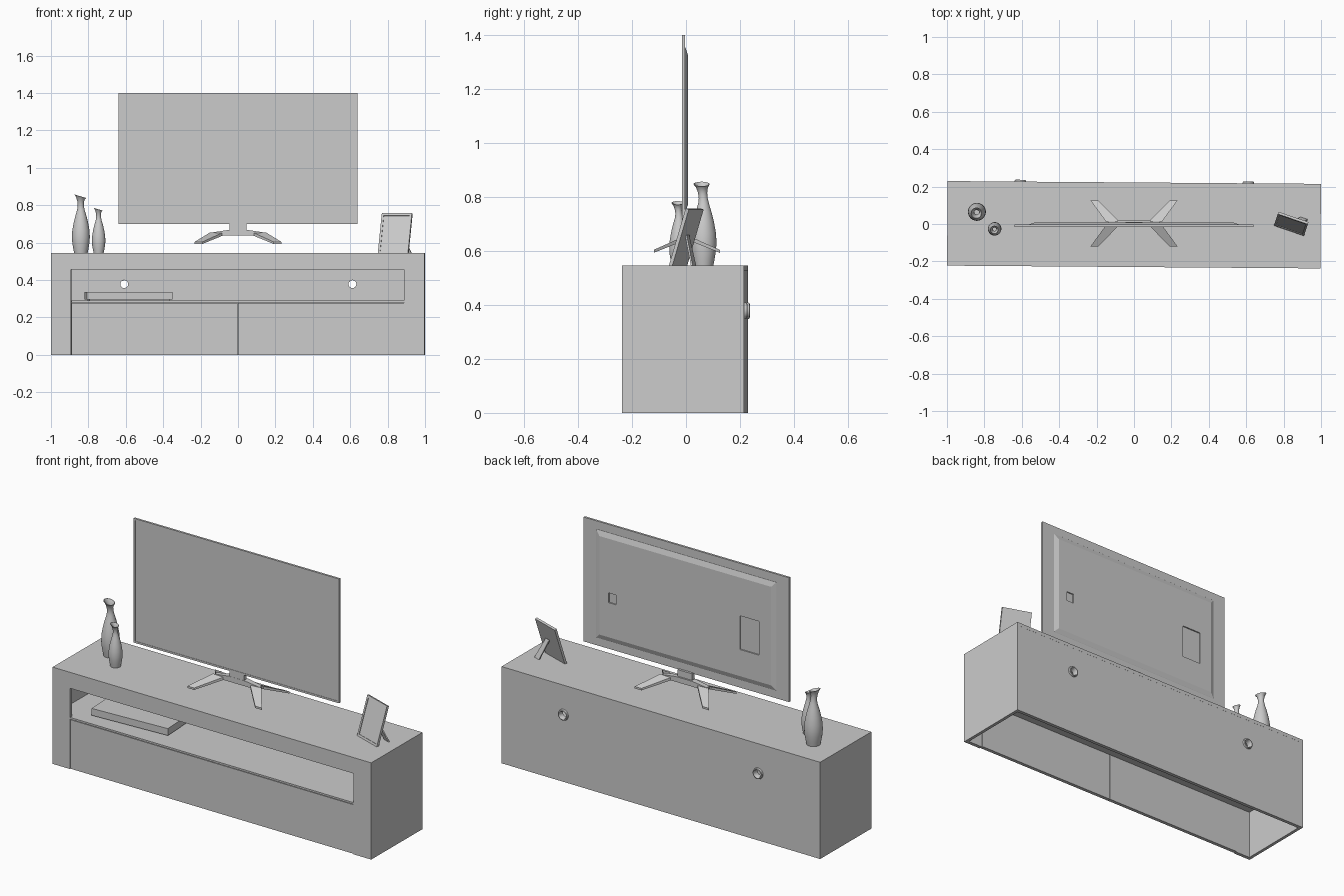
import bpy, bmesh, math
from mathutils import Matrix, Vector

if "Cube" in bpy.data.objects:
    bpy.data.objects.remove(bpy.data.objects["Cube"])

CAB = Matrix.Translation((0, -0.004, 0)) @ Matrix.Rotation(-0.0075, 4, 'Z')


def finish(name, bm, M=Matrix(), smooth=None):
    bmesh.ops.recalc_face_normals(bm, faces=bm.faces)
    bmesh.ops.transform(bm, matrix=M, verts=bm.verts)
    me = bpy.data.meshes.new(name)
    bm.to_mesh(me)
    bm.free()
    ob = bpy.data.objects.new(name, me)
    bpy.context.collection.objects.link(ob)
    bpy.ops.object.select_all(action='DESELECT')
    ob.select_set(True)
    bpy.context.view_layer.objects.active = ob
    if smooth:
        bpy.ops.object.shade_smooth_by_angle(angle=math.radians(smooth))
    return ob


def loft(name, rings, M=Matrix(), closed=False, smooth=None):
    """Join equal-length vertex rings; cap the ends unless closed."""
    bm = bmesh.new()
    vs = [[bm.verts.new(p) for p in r] for r in rings]
    n = len(vs[0])
    for i in range(len(vs) if closed else len(vs) - 1):
        a, b = vs[i], vs[(i + 1) % len(vs)]
        for j in range(n):
            k = (j + 1) % n
            bm.faces.new((a[j], a[k], b[k], b[j]))
    if not closed:
        bm.faces.new(vs[0])
        bm.faces.new(vs[-1])
    return finish(name, bm, M, smooth)


def rect(x0, x1, y, z0, z1):
    return [(x0, y, z0), (x1, y, z0), (x1, y, z1), (x0, y, z1)]


def box(name, x0, x1, y0, y1, z0, z1, M=Matrix()):
    return loft(name, [rect(x0, x1, y0, z0, z1), rect(x0, x1, y1, z0, z1)], M)


def lathe(name, prof, segs, M=Matrix(), closed=False, tilt=None):
    rings = []
    for r, z in prof:
        ring = []
        for i in range(segs):
            a = 2 * math.pi * i / segs
            x, y = r * math.cos(a), r * math.sin(a)
            t = tilt(x, y, z) if tilt else (0, 0, 0)
            ring.append(Vector((x, y, z)) + Vector(t))
        rings.append(ring)
    return loft(name, rings, M, closed, 40)


def cut(ob, cutter):
    bpy.context.view_layer.objects.active = ob
    m = ob.modifiers.new("cut", 'BOOLEAN')
    m.operation = 'DIFFERENCE'
    m.solver = 'EXACT'
    m.object = cutter
    bpy.ops.object.modifier_apply(modifier=m.name)
    bpy.data.objects.remove(cutter)


# Cabinet carcass, open underneath
F, B, H = -0.226, 0.226, 0.545
box("cabinet_top", -0.998, 0.998, F + 0.02, B, H - 0.02, H, CAB)
for side, s in (("left", -1), ("right", 1)):
    x = sorted((s * 0.998, s * 0.98))
    box(side + "_side_panel", x[0], x[1], F + 0.02, B, 0, H - 0.02, CAB)
    d = sorted((s * 0.001, s * 0.888))
    box(side + "_door", d[0], d[1], F + 0.005, F + 0.025, 0, 0.276, CAB)
box("shelf", -0.889, 0.889, F + 0.002, F + 0.02, 0.28, 0.29, CAB)
box("shelf_board", -0.98, 0.98, F + 0.02, B - 0.02, 0.28, 0.29, CAB)
outline = [(-0.998, 0), (-0.89, 0), (-0.89, 0.455), (0.888, 0.455),
           (0.888, 0), (0.998, 0), (0.998, H), (-0.998, H)]
loft("front_frame", [[(x, y, z) for x, z in outline] for y in (F, F + 0.02)], CAB)

# Back panel with two cable holes and their grommets
back = box("back_panel", -0.98, 0.98, B - 0.02, B - 0.0005, 0, H - 0.02, CAB)
for x in (-0.61, 0.61):
    M = CAB @ Matrix.Translation((x, B, 0.378)) @ Matrix.Rotation(-math.pi / 2, 4, 'X')
    cut(back, lathe("hole_cutter", [(0.025, -0.05), (0.025, 0.05)], 32, M))
    lathe("cable_grommet", [(0.021, -0.025), (0.021, 0.006), (0.024, 0.01), (0.029, 0.008),
                            (0.031, 0), (0.0255, -0.001), (0.0255, -0.019),
                            (0.03, -0.021), (0.03, -0.025)], 32, M, closed=True)

# Media player on the shelf
box("media_player", -0.23, 0.23, -0.125, 0.125, 0.296, 0.335,
    Matrix.Translation((-0.585, -0.012, 0)) @ Matrix.Rotation(0.05, 4, 'Z'))
box("media_player_base", -0.215, 0.215, -0.11, 0.11, 0.29, 0.296,
    Matrix.Translation((-0.585, -0.012, 0)) @ Matrix.Rotation(0.05, 4, 'Z'))

# Television: recessed screen, thin panel, raised back housing
loft("television_panel", [
    rect(-0.63, 0.63, -0.013, 0.71, 1.39), rect(-0.63, 0.63, -0.015, 0.71, 1.39),
    rect(-0.64, 0.64, -0.015, 0.70, 1.40), rect(-0.64, 0.64, -0.003, 0.70, 1.40)])
housing = loft("television_back_housing", [
    rect(-0.565, 0.565, -0.005, 0.74, 1.355), rect(-0.56, 0.56, -0.002, 0.745, 1.352),
    rect(-0.535, 0.535, 0.007, 0.77, 1.325)])
for x0, x1, z0, z1 in ((-0.46, -0.34, 0.92, 1.11), (0.432, 0.478, 0.965, 1.02)):
    cut(housing, box("port_cutter", x0, x1, 0.0, 0.03, z0, z1))

# Television stand: neck, hub and four splayed legs
box("stand_neck", -0.045, 0.045, -0.012, 0.01, 0.655, 0.705)
loft("stand_hub", [[(x, -w, z0), (x, w, z0), (x, w, z1), (x, -w, z1)] for x, w, z0, z1 in
                   ((-0.14, 0.012, 0.636, 0.654), (-0.05, 0.016, 0.638, 0.668),
                    (0.05, 0.016, 0.638, 0.668), (0.14, 0.012, 0.636, 0.654))],
     Matrix.Translation((0, 0.003, 0)))
for sx in (-1, 1):
    for sy in (-1, 1):
        loft("stand_leg", [
            [(sx * a, sy * y, z0), (sx * b, sy * y, z0),
             (sx * b, sy * y, z1), (sx * a, sy * y, z1)]
            for a, b, y, z0, z1 in ((0.08, 0.15, 0.01, 0.638, 0.654),
                                    (0.19, 0.232, 0.122, 0.593, 0.604))],
            Matrix.Translation((0, 0.003, 0)))

# Two hollow vases with slanted, flared rims
VASE = [(0.036, 0), (0.041, 0.025), (0.046, 0.055), (0.048, 0.085), (0.046, 0.12),
        (0.039, 0.16), (0.029, 0.2), (0.02, 0.23), (0.0165, 0.25), (0.017, 0.27),
        (0.022, 0.29), (0.03, 0.302), (0.027, 0.303), (0.018, 0.289),
        (0.0135, 0.27), (0.013, 0.25), (0.016, 0.23), (0.025, 0.2)]


def slant(x, y, z):
    k = max(0, min(1, (z - 0.24) / 0.06))
    return (-0.003 * k, -0.007 * k, -0.3 * x * k)


for name, x, y, sr, sz in (("tall_vase", -0.84, 0.065, 1, 1), ("short_vase", -0.745, -0.026, 0.75, 0.77)):
    lathe(name, VASE, 32, Matrix.Translation((x, y, H)) @ Matrix.Diagonal((sr, sr, sz, 1)), tilt=slant)

# Leaning photo frame with a prop behind it
base = Matrix.Translation((0.828, -0.036, H)) @ Matrix.Rotation(-0.33, 4, 'Z')
lean = base @ Matrix.Rotation(-0.3, 4, 'X')
loft("photo_frame", [
    rect(-0.073, 0.073, 0.003, 0.012, 0.208), rect(-0.073, 0.073, 0, 0.012, 0.208),
    rect(-0.085, 0.085, 0, 0, 0.222), rect(-0.085, 0.085, 0.013, 0.004, 0.222)], lean)
loft("photo_frame_prop", [
    [(0.0, 0.045, 0.11), (0.03, 0.045, 0.11), (0.03, 0.051, 0.113), (0.0, 0.051, 0.113)],
    [(0.035, 0.083, 0), (0.075, 0.083, 0), (0.075, 0.09, 0), (0.035, 0.09, 0)]], base)
